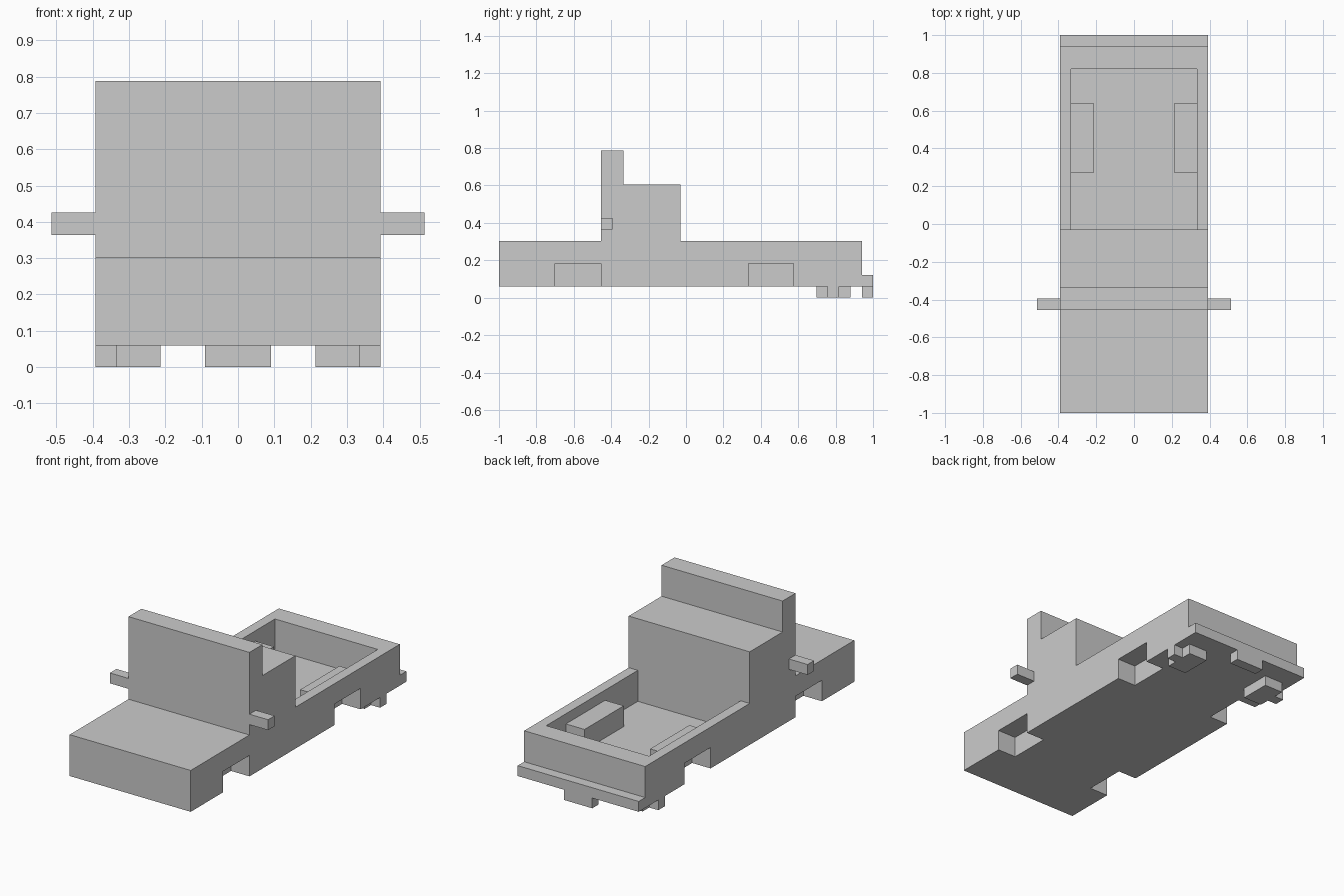
import bpy, bmesh

if "Cube" in bpy.data.objects:
    bpy.data.objects.remove(bpy.data.objects["Cube"])

W = 0.393  # half width of the truck


def prism(name, profile, x0, x1):
    """Extrude a (y, z) side profile from x0 to x1."""
    bm = bmesh.new()
    face = bm.faces.new([bm.verts.new((x0, y, z)) for y, z in profile])
    ext = bmesh.ops.extrude_face_region(bm, geom=[face])
    verts = [v for v in ext["geom"] if isinstance(v, bmesh.types.BMVert)]
    bmesh.ops.translate(bm, verts=verts, vec=(x1 - x0, 0, 0))
    bmesh.ops.recalc_face_normals(bm, faces=bm.faces)
    mesh = bpy.data.meshes.new(name)
    bm.to_mesh(mesh)
    bm.free()
    obj = bpy.data.objects.new(name, mesh)
    bpy.context.collection.objects.link(obj)
    return obj


def box(name, x0, x1, y0, y1, z0, z1):
    return prism(name, [(y0, z0), (y1, z0), (y1, z1), (y0, z1)], x0, x1)


def pair(name, x0, x1, *yz):
    """A box on the right side and its mirror image on the left."""
    return [box("right_" + name, x0, x1, *yz), box("left_" + name, -x1, -x0, *yz)]


def combine(target, tool, operation):
    """Apply a boolean and remove the helper."""
    tool.hide_render = True
    mod = target.modifiers.new(operation.lower(), "BOOLEAN")
    mod.operation = operation
    mod.solver = "EXACT"
    mod.object = tool
    bpy.context.view_layer.objects.active = target
    bpy.ops.object.modifier_apply(modifier=mod.name)
    bpy.data.objects.remove(tool)


# Truck body: hood, stepped cab and bed in one side profile
body = prism("truck_body", [
    (-1.0, 0.06), (0.94, 0.06), (0.94, 0.303), (-0.03, 0.303), (-0.03, 0.606),
    (-0.335, 0.606), (-0.335, 0.788), (-0.455, 0.788), (-0.455, 0.303), (-1.0, 0.303),
], -W, W)

# Open cargo bed
combine(body, box("bed_cutter", -0.334, 0.334, -0.03, 0.82, 0.121, 0.5), "DIFFERENCE")

# Wheel housings rising from the bed floor
for housing in pair("housing", 0.213, 0.36, 0.273, 0.637, 0.09, 0.243):
    combine(body, housing, "UNION")

# Wheel wells cut up from below
for y0, y1 in ((-0.70, -0.455), (0.333, 0.576)):
    for well in pair("well_cutter", 0.273, 0.5, y0, y1, -0.1, 0.183):
        combine(body, well, "DIFFERENCE")

# Side mirrors
pair("mirror", W, 0.514, -0.455, -0.394, 0.364, 0.425)

# Rear bumper and the block hanging below it
box("rear_bumper", -W, W, 0.94, 1.0, 0.06, 0.121)
box("bumper_block", -0.091, 0.091, 0.94, 1.0, 0.0, 0.06)

# Rear underside feet, each with a small outer tab
pair("foot", 0.213, 0.334, 0.697, 0.879, 0.0, 0.06)
pair("foot_tab", 0.334, W, 0.757, 0.818, 0.0, 0.06)
